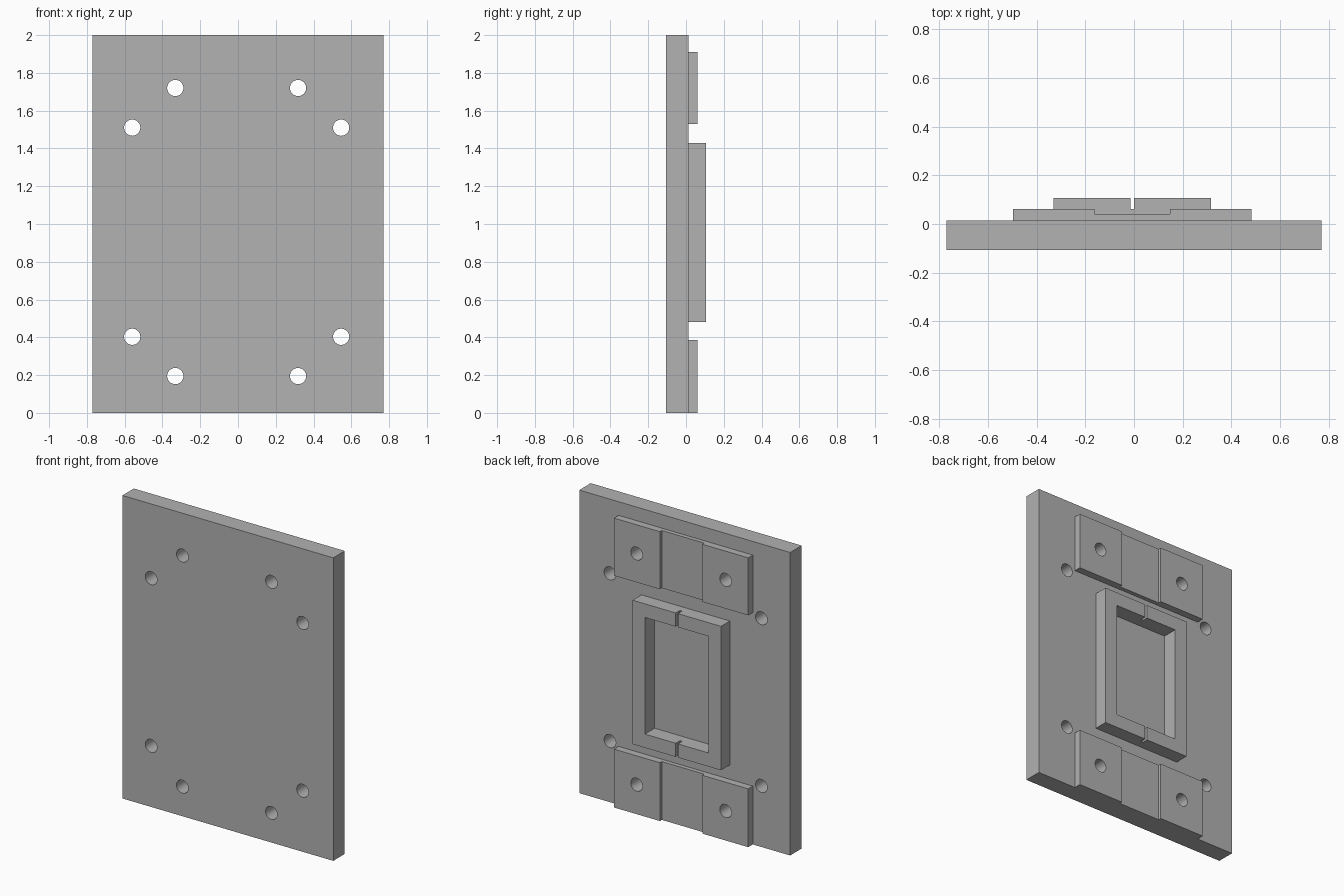
import bpy
import bmesh
import math
from mathutils import Matrix, Vector

cube = bpy.data.objects.get("Cube")
if cube:
    bpy.data.objects.remove(cube, do_unlink=True)

# Single plain grey finish
grey = bpy.data.materials.new("plain_grey")
grey.use_nodes = True
colour = (0.445, 0.445, 0.445, 1.0)
grey.diffuse_color = colour
grey.node_tree.nodes["Principled BSDF"].inputs["Base Color"].default_value = colour

MID = -0.007                              # centre line of the fittings
FRONT, BACK = -0.106, 0.0135              # main plate faces
PAD_BACK, CHANNEL, FRAME_BACK = 0.061, 0.041, 0.106
ROWS = (0.195, 1.72)                      # pad centre heights


def add_object(name, bm):
    mesh = bpy.data.meshes.new(name)
    bm.to_mesh(mesh)
    bm.free()
    mesh.materials.append(grey)
    obj = bpy.data.objects.new(name, mesh)
    bpy.context.collection.objects.link(obj)
    return obj


def box(name, x, y, z):
    bm = bmesh.new()
    lo, hi = Vector((x[0], y[0], z[0])), Vector((x[1], y[1], z[1]))
    matrix = Matrix.Translation((lo + hi) / 2) @ Matrix.Diagonal((*(hi - lo), 1))
    bmesh.ops.create_cube(bm, size=1, matrix=matrix)
    return add_object(name, bm)


def drill(x, z):
    bm = bmesh.new()
    matrix = Matrix.Translation((x, 0, z)) @ Matrix.Rotation(math.pi / 2, 4, "X")
    bmesh.ops.create_cone(bm, cap_ends=True, segments=32, radius1=0.043,
                          radius2=0.043, depth=0.5, matrix=matrix)
    return add_object("hole_cutter", bm)


def cut(obj, cutters):
    bpy.context.view_layer.objects.active = obj
    for cutter in cutters:
        cutter.hide_render = True
        mod = obj.modifiers.new("cut", "BOOLEAN")
        mod.operation = "DIFFERENCE"
        mod.solver = "EXACT"
        mod.object = cutter
        bpy.ops.object.modifier_apply(modifier=mod.name)
        bpy.data.objects.remove(cutter, do_unlink=True)
    bpy.ops.object.select_all(action="DESELECT")
    obj.select_set(True)
    bpy.ops.object.shade_smooth_by_angle(angle=math.radians(30))


def span(half):
    return (MID - half, MID + half)


# Main plate with eight through holes and a shallow central pocket
opening_x, opening_z = span(0.233), (0.57, 1.34)
plate = box("main_plate", (-0.77, 0.77), (FRONT, BACK), (0, 2))
holes = [drill(MID + side * dx, z)
         for side in (-1, 1)
         for dx, z in ((0.325, ROWS[0]), (0.325, ROWS[1]), (0.553, 0.403), (0.553, 1.51))]
cut(plate, holes + [box("pocket_cutter", opening_x, (0.004, 0.2), opening_z)])

# Mounting pads with a shallow vertical channel and two holes each
for name, z in zip(("lower_pad", "upper_pad"), ((0, 0.385), (1.53, 1.91))):
    pad = box(name, span(0.49), (BACK, PAD_BACK), z)
    channel = box("channel_cutter", span(0.155), (CHANNEL, 0.2), (z[0] - 0.1, z[1] + 0.1))
    mid_z = ROWS[0] if name == "lower_pad" else ROWS[1]
    cut(pad, [channel] + [drill(MID + s * 0.325, mid_z) for s in (-1, 1)])

# Rectangular frame with a narrow slot through its top and bottom rails
frame = box("raised_frame", span(0.323), (BACK, FRAME_BACK), (0.48, 1.43))
cut(frame, [box("opening_cutter", opening_x, (-0.1, 0.2), opening_z),
            box("slot_cutter", span(0.008), (PAD_BACK, 0.2), (0.4, 1.5))])
